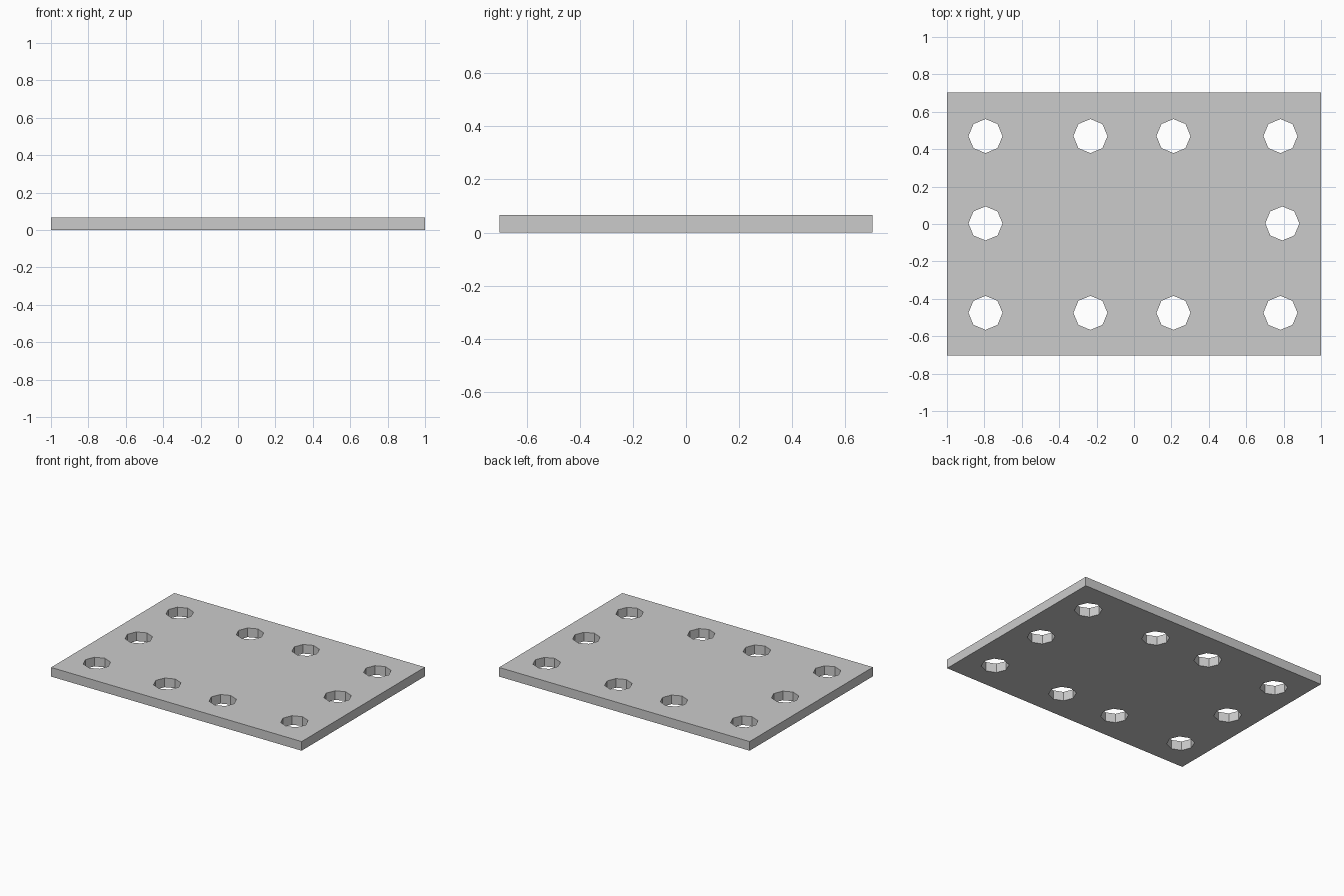
import bpy, bmesh
from mathutils import Matrix

if "Cube" in bpy.data.objects:
    bpy.data.objects.remove(bpy.data.objects["Cube"])

W, D, T = 2.0, 1.405, 0.066
HOLE_R = 0.091


def make_object(name, bm):
    mesh = bpy.data.meshes.new(name)
    bm.to_mesh(mesh)
    bm.free()
    obj = bpy.data.objects.new(name, mesh)
    bpy.context.collection.objects.link(obj)
    return obj


# Flat rectangular plate
bm = bmesh.new()
bmesh.ops.create_cube(bm, size=1, matrix=Matrix.Translation((0, 0, T / 2)) @ Matrix.Diagonal((W, D, T, 1)))
plate = make_object("plate", bm)

# Octagonal hole cutters: two rows of four, plus one at each side
centres = [(x, y) for x in (-0.794, -0.233, 0.211, 0.783) for y in (0.47, -0.475)]
centres += [(-0.794, 0.003), (0.793, 0.003)]
bm = bmesh.new()
for x, y in centres:
    bmesh.ops.create_cone(bm, cap_ends=True, segments=8, radius1=HOLE_R, radius2=HOLE_R,
                          depth=T * 3, matrix=Matrix.Translation((x, y, T / 2)))
cutter = make_object("hole_cutter", bm)
cutter.hide_render = True

# Cut the holes and drop the cutter
mod = plate.modifiers.new("holes", 'BOOLEAN')
mod.operation = 'DIFFERENCE'
mod.solver = 'EXACT'
mod.object = cutter
bpy.context.view_layer.objects.active = plate
bpy.ops.object.modifier_apply(modifier=mod.name)
bpy.data.objects.remove(cutter)
